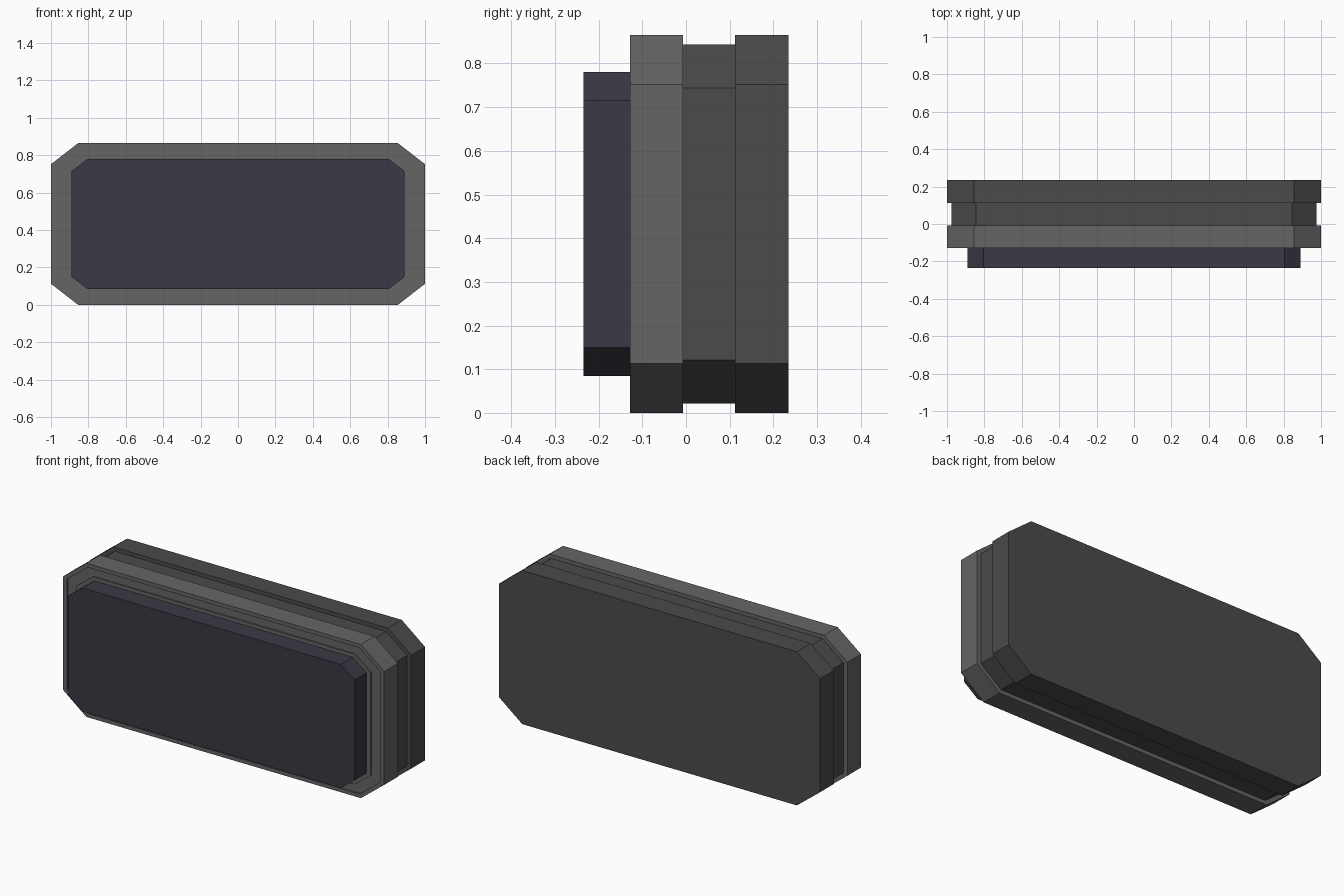
import bpy, bmesh

if "Cube" in bpy.data.objects:
    bpy.data.objects.remove(bpy.data.objects["Cube"])

CZ = 0.4325  # centre height of every section


def material(name, rgb):
    m = bpy.data.materials.new(name)
    m.diffuse_color = (*rgb, 1)
    m.use_nodes = True
    m.node_tree.nodes["Principled BSDF"].inputs["Base Color"].default_value = m.diffuse_color
    return m


# Section outlines: half width, half height, corner cut in x and z
OUTER = (1.0, 0.4325, 0.145, 0.113)
WAIST = (0.975, 0.411, 0.13, 0.10)
INNER = (0.915, 0.367, 0.10, 0.077)
PANEL = (0.89, 0.3475, 0.085, 0.065)


def octagon(bm, section, y):
    w, h, cx, cz = section
    pts = [(w, h - cz), (w - cx, h), (cx - w, h), (-w, h - cz),
           (-w, cz - h), (cx - w, -h), (w - cx, -h), (w, cz - h)]
    return [bm.verts.new((x, y, CZ + z)) for x, z in pts]


def loft(name, stations, mat):
    """Closed solid through a series of (section, y) outlines."""
    bm = bmesh.new()
    rings = [octagon(bm, s, y) for s, y in stations]
    for a, b in zip(rings, rings[1:]):
        for i in range(8):
            j = (i + 1) % 8
            bm.faces.new((a[i], a[j], b[j], b[i]))
    bm.faces.new(rings[0])
    bm.faces.new(rings[-1])
    bmesh.ops.recalc_face_normals(bm, faces=bm.faces[:])
    me = bpy.data.meshes.new(name)
    bm.to_mesh(me)
    bm.free()
    me.materials.append(mat)
    ob = bpy.data.objects.new(name, me)
    bpy.context.collection.objects.link(ob)


rim_grey = material("rim_grey", (0.13, 0.13, 0.13))
body_grey = material("body_grey", (0.07, 0.07, 0.07))
panel_dark = material("panel_dark", (0.043, 0.04, 0.058))

# Rear slab and the narrower waist
loft("rear_housing", [(OUTER, 0.235), (OUTER, 0.112)], body_grey)
loft("waist", [(WAIST, 0.112), (WAIST, -0.007)], body_grey)

# Front rim with a shallow groove around the panel
FRONT, GROOVE = -0.128, -0.120
loft("front_rim", [(OUTER, -0.007), (OUTER, FRONT), (WAIST, FRONT),
                   (WAIST, GROOVE), (INNER, GROOVE), (INNER, FRONT)], rim_grey)

# Raised front panel
loft("front_panel", [(PANEL, FRONT), (PANEL, -0.235)], panel_dark)
